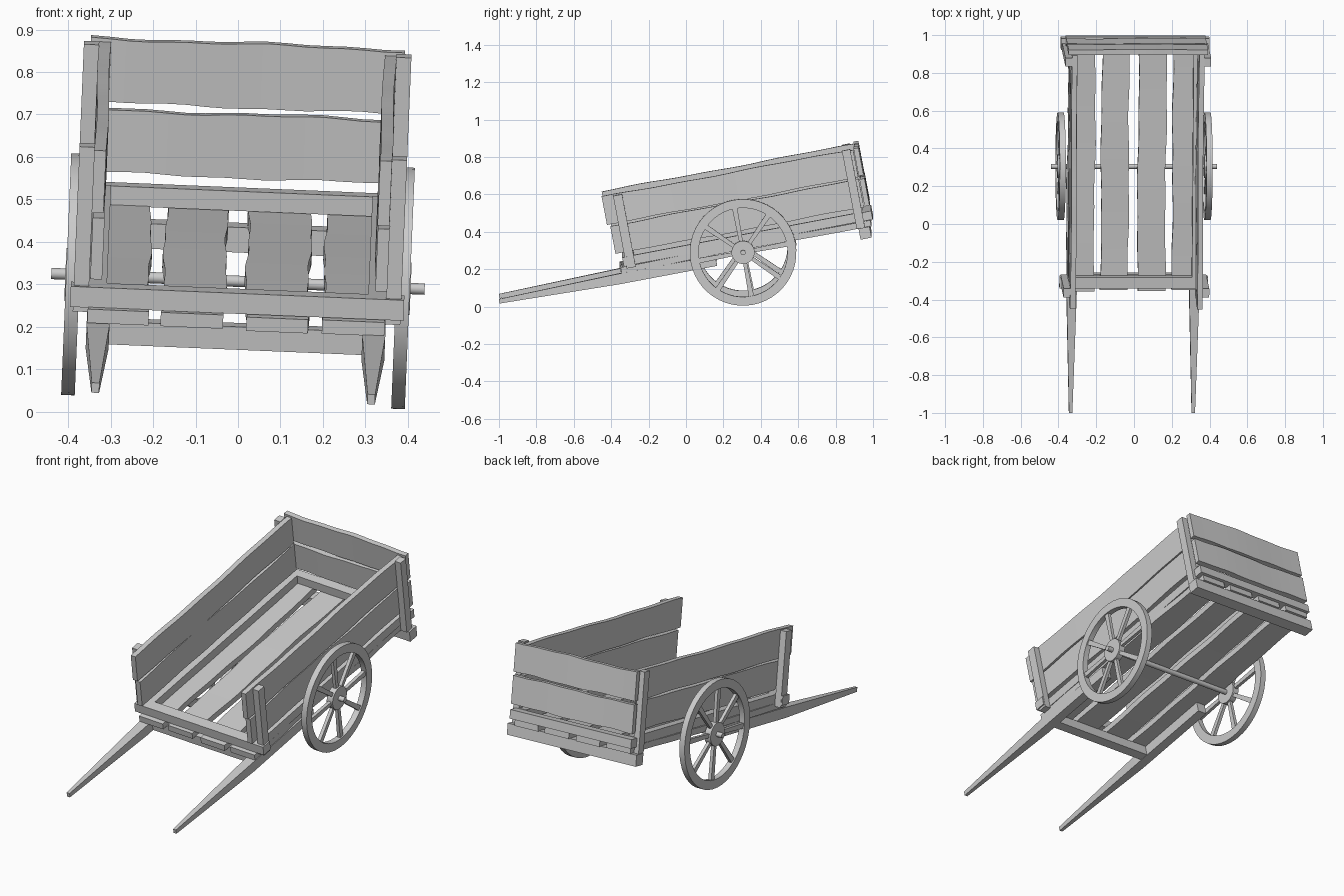
import bpy, bmesh, random
from math import radians, pi, sin, cos
from mathutils import Matrix, Vector

if "Cube" in bpy.data.objects:
    bpy.data.objects.remove(bpy.data.objects["Cube"])

random.seed(4)
# Cart frame: origin on the axle, tipped so the shafts rest on the ground
CART = (Matrix.Translation((0, 0.305, 0.307))
        @ Matrix.Rotation(radians(2.4), 4, 'Y') @ Matrix.Rotation(radians(10.7), 4, 'X'))


def finish(name, bm, smooth=False):
    bmesh.ops.recalc_face_normals(bm, faces=bm.faces)
    me = bpy.data.meshes.new(name)
    bm.to_mesh(me)
    bm.free()
    me.transform(CART)
    ob = bpy.data.objects.new(name, me)
    bpy.context.collection.objects.link(ob)
    if smooth:
        bpy.context.view_layer.objects.active = ob
        ob.select_set(True)
        bpy.ops.object.shade_smooth_by_angle(angle=radians(35))
        ob.select_set(False)
    return ob


def skin(bm, rings, closed=False):
    """Bridge equal rings of points into a tube, capped unless closed."""
    rv = [[bm.verts.new(p) for p in r] for r in rings]
    n = len(rv[0])
    pairs = list(zip(rv, rv[1:])) + ([(rv[-1], rv[0])] if closed else [])
    for a, b in pairs:
        for i in range(n):
            bm.faces.new((a[i], a[(i + 1) % n], b[(i + 1) % n], b[i]))
    if not closed:
        bm.faces.new(rv[0])
        bm.faces.new(rv[-1])


def board(name, x, y, z, wave=0.0, cuts=16):
    """Box from min/max pairs; wave gives the long edges a hand-hewn wobble."""
    spans = [x, y, z]
    order = sorted(range(3), key=lambda i: spans[i][0] - spans[i][1])
    L, W, T = order
    ph = [random.uniform(0, 6.28) for _ in range(6)]
    steps = cuts if wave else 1
    rings = []
    for i in range(steps + 1):
        t = i / steps
        wob = [wave * (0.6 * sin(9 * t + ph[k]) + 0.4 * sin(23 * t + ph[k + 1])) for k in (0, 2)]
        bow = 0.5 * wave * sin(7 * t + ph[4])
        ring = []
        for a, b in ((0, 0), (1, 0), (1, 1), (0, 1)):
            p = [0, 0, 0]
            p[L] = spans[L][0] + t * (spans[L][1] - spans[L][0])
            p[W] = spans[W][a] + wob[a]
            p[T] = spans[T][b] + bow
            ring.append(p)
        rings.append(ring)
    bm = bmesh.new()
    skin(bm, rings)
    return finish(name, bm, bool(wave))


def rod(bm, radius, x0, x1, sides=16):
    skin(bm, [[(x, radius * cos(2 * pi * i / sides), radius * sin(2 * pi * i / sides))
               for i in range(sides)] for x in (x0, x1)])


# Floor planks
for i, (a, b) in enumerate(((-.355, -.21), (-.175, -.03), (.02, .167), (.203, .348))):
    board(f"floor_plank_{i}", (a, b), (-.665 + .006 * (i % 2), .70), (.01, .043), .005, 24)

# Cross beams
board("front_cross_beam", (-.393, .393), (-.64, -.58), (.043, .092))
board("front_under_beam", (-.30, .30), (-.63, -.58), (-.045, .01))
board("rear_under_beam", (-.392, .395), (.63, .69), (-.05, .01))
board("rear_floor_rail", (-.37, .37), (.665, .714), (.043, .09))

# Tailboard
for i, (a, b) in enumerate(((.118, .268), (.286, .438))):
    board(f"tail_board_{i}", (-.37, .37), (.685, .712), (a, b), .004)

for s, side in ((-1, "left"), (1, "right")):
    def xs(a, b):
        return tuple(sorted((s * a, s * b)))
    # Side walls with rails and stakes
    board(f"{side}_floor_rail", xs(.308, .35), (-.58, .665), (.043, .092))
    for i, (a, b, f) in enumerate(((.115, .268, -.672), (.277, .43, -.688))):
        board(f"{side}_side_plank_{i}", xs(.322, .35), (f, .68), (a, b), .004, 20)
    board(f"{side}_front_stake", xs(.35, .386), (-.627, -.578), (.03, .425))
    board(f"{side}_rear_stake", xs(.35, .386), (.62, .665), (.01, .435))

    # Tapered shaft
    bm = bmesh.new()
    skin(bm, [[(s * .325 + a * w, y, z0 if b else z1)
               for a, b in ((-1, 0), (1, 0), (1, 1), (-1, 1))]
              for y, w, z0, z1 in ((-1.33, .009, -.03, -.006), (-.68, .027, -.047, .009),
                                   (-.15, .027, -.047, .009))])
    finish(f"{side}_shaft", bm)

    # Wheel rim
    c, N = s * .389, 48
    bm = bmesh.new()
    skin(bm, [[(c + dx, r * cos(2 * pi * k / N), r * sin(2 * pi * k / N))
               for dx, r in ((-.016, .238), (.016, .238), (.016, .285), (-.016, .285))]
              for k in range(N)], closed=True)
    finish(f"{side}_wheel_rim", bm, True)

    # Spokes
    bm = bmesh.new()
    for k in range(8):
        rot = Matrix.Rotation(k * pi / 4, 3, 'X')
        skin(bm, [[rot @ Vector((dx * .009, dy * w, r)) + Vector((c, 0, 0))
                   for dx, dy in ((-1, -1), (1, -1), (1, 1), (-1, 1))]
                  for r, w in ((.045, .010), (.245, .014))])
    finish(f"{side}_wheel_spokes", bm)

    # Hub
    bm = bmesh.new()
    rod(bm, .062, c - .018, c + .018, 24)
    finish(f"{side}_wheel_hub", bm, True)

# Axle
bm = bmesh.new()
rod(bm, .0135, -.44, .44)
finish("axle", bm, True)
